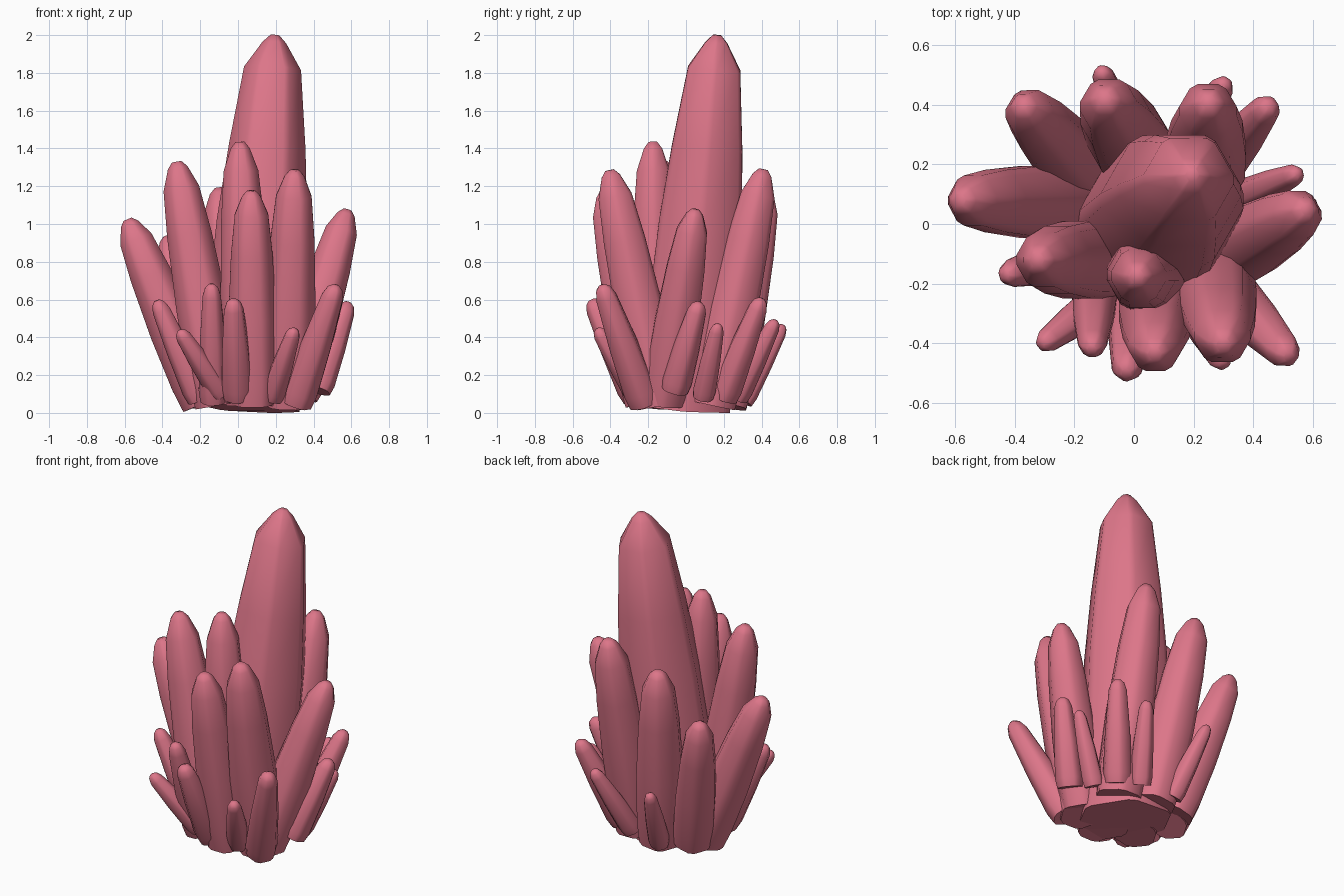
import bpy, bmesh, math
from mathutils import Vector

mat = bpy.data.materials.new("rose_crystal")
mat.diffuse_color = (0.72, 0.18, 0.25, 1)

# (height fraction, radius fraction) from base to rounded tip
MAIN = [(0, 1.02), (0.15, 1.02), (0.5, 0.92), (0.7, 0.78), (0.91, 0.58), (0.98, 0.24), (1, 0.09)]
LARGE = [(0, 0.92), (0.12, 1.0), (0.4, 0.99), (0.7, 0.86), (0.89, 0.69), (0.975, 0.38), (1, 0.18)]
SMALL = [(0, 0.9), (0.1, 1.0), (0.5, 0.87), (0.9, 0.63), (0.97, 0.45), (1, 0.2)]


def crystal(name, tip, base, radius, profile, spin=0.0, chamfer=0.16):
    """Tapered hexagonal prism with chamfered corners, running from base to tip."""
    tip, base = Vector(tip), Vector(base)
    axis = tip - base
    quat = Vector((0, 0, 1)).rotation_difference(axis)
    angles = [spin + k * math.pi / 3 + d for k in range(6) for d in (-chamfer, chamfer)]
    n = len(angles)
    bm = bmesh.new()
    rings = []
    for t, f in profile:
        ring = []
        for a in angles:
            p = Vector((math.cos(a) * f * radius, math.sin(a) * f * radius, t * axis.length))
            co = base + quat @ p
            co.z = max(co.z, 0.0)
            ring.append(bm.verts.new(co))
        rings.append(ring)
    for lo, hi in zip(rings, rings[1:]):
        for i in range(n):
            j = (i + 1) % n
            bm.faces.new((lo[i], lo[j], hi[j], hi[i]))
    bm.faces.new(rings[0][::-1])
    bm.faces.new(rings[-1])
    me = bpy.data.meshes.new(name)
    bm.to_mesh(me)
    bm.free()
    me.materials.append(mat)
    ob = bpy.data.objects.new(name, me)
    bpy.context.collection.objects.link(ob)
    bpy.context.view_layer.objects.active = ob
    ob.select_set(True)
    bpy.ops.object.shade_smooth_by_angle(angle=math.radians(65))
    ob.select_set(False)


# main crystal
crystal("main_crystal", (0.195, 0.165, 2.0), (0.06, -0.01, 0.025), 0.262, MAIN, 0.0, 0.1)

# tall crystals: tip, base, radius
large = [
    ((0.01, -0.175, 1.435), (0.06, -0.16, 0.04), 0.135),
    ((-0.325, -0.12, 1.33), (-0.10, -0.12, 0.04), 0.14),
    ((0.30, -0.405, 1.285), (0.26, -0.14, 0.04), 0.138),
    ((0.07, -0.435, 1.175), (0.08, -0.21, 0.05), 0.13),
    ((-0.585, 0.08, 1.025), (-0.18, 0.07, 0.05), 0.13),
    ((0.58, 0.05, 1.075), (0.28, -0.12, 0.06), 0.125),
    ((0.25, 0.41, 1.29), (0.23, 0.14, 0.04), 0.14),
    ((-0.10, 0.42, 1.19), (0.03, 0.20, 0.04), 0.14),
    ((-0.375, 0.40, 0.935), (-0.16, 0.16, 0.06), 0.12),
]
for k, (tip, base, r) in enumerate(large):
    crystal(f"tall_crystal_{k + 1}", tip, base, r, LARGE)

# short crystals around the foot
small = [
    ((-0.14, -0.42, 0.68), (-0.13, -0.21, 0.06), 0.078),
    ((-0.025, -0.50, 0.60), (0.00, -0.26, 0.08), 0.085),
    ((-0.43, -0.17, 0.595), (-0.20, -0.11, 0.07), 0.075),
    ((-0.31, -0.405, 0.435), (-0.09, -0.24, 0.10), 0.065),
    ((0.30, -0.47, 0.445), (0.18, -0.25, 0.08), 0.065),
    ((0.52, -0.445, 0.675), (0.31, -0.22, 0.05), 0.092),
    ((0.585, 0.07, 0.585), (0.42, -0.06, 0.12), 0.08),
    ((0.55, 0.17, 0.47), (0.37, 0.09, 0.08), 0.06),
    ((0.455, 0.40, 0.605), (0.29, 0.20, 0.08), 0.082),
    ((0.305, 0.475, 0.49), (0.18, 0.27, 0.08), 0.065),
    ((-0.11, 0.515, 0.465), (-0.03, 0.30, 0.06), 0.06),
]
for k, (tip, base, r) in enumerate(small):
    crystal(f"short_crystal_{k + 1}", tip, base, r, SMALL, 0.4 * k)
